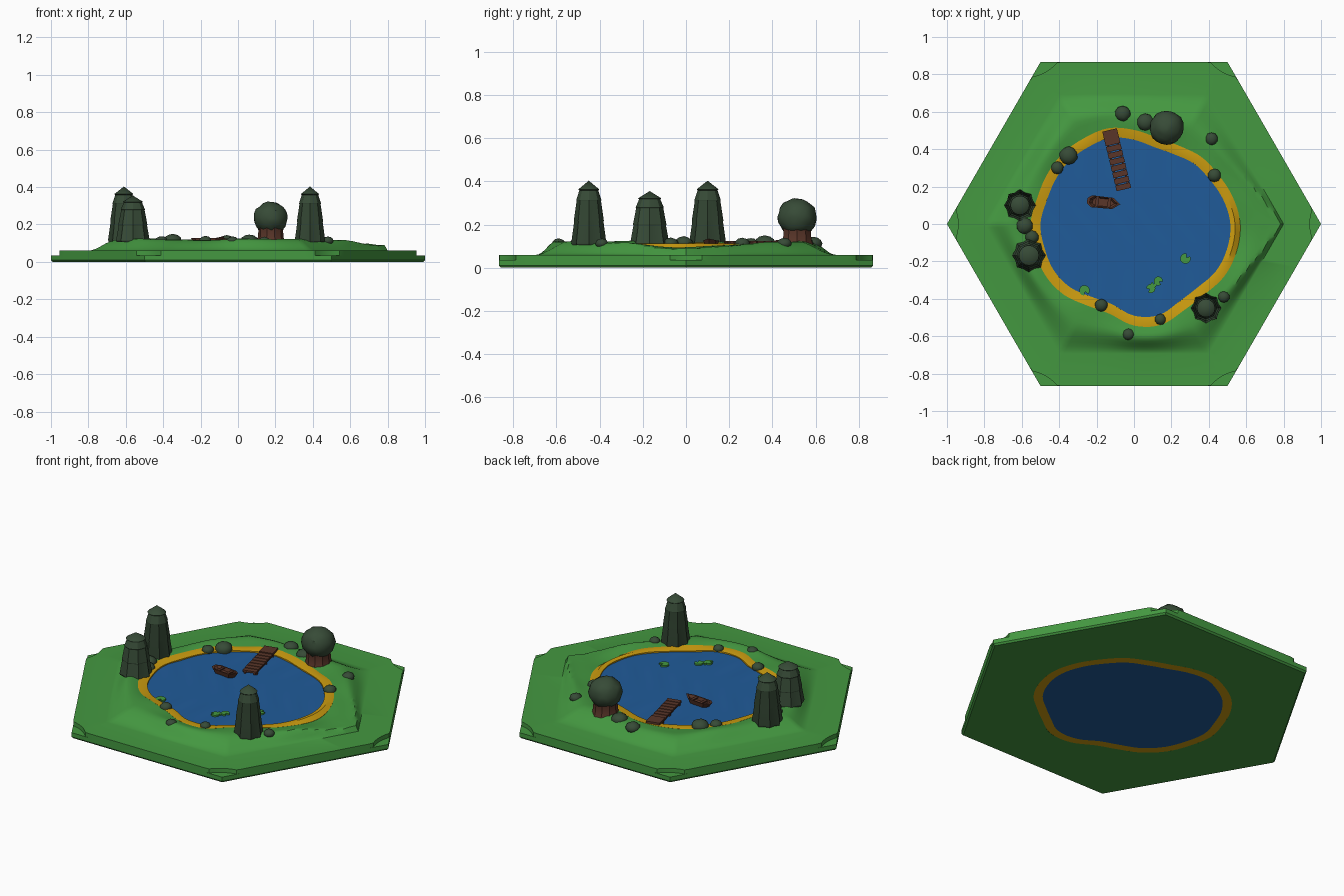
import bpy, bmesh, math, random
from mathutils import Matrix, Vector

if "Cube" in bpy.data.objects:
    bpy.data.objects.remove(bpy.data.objects["Cube"])

random.seed(4)
TAU = 2 * math.pi


def colour(name, rgb):
    m = bpy.data.materials.new(name)
    m.diffuse_color = (*rgb, 1)
    m.use_nodes = True
    m.node_tree.nodes["Principled BSDF"].inputs["Base Color"].default_value = m.diffuse_color
    return m


GRASS = colour("grass green", (0.058, 0.315, 0.052))
WATER = colour("water blue", (0.0145, 0.105, 0.32))
SAND = colour("sand yellow", (0.60, 0.33, 0.005))
LEAF = colour("dark leaf green", (0.038, 0.07, 0.038))
WOOD = colour("wood brown", (0.10, 0.036, 0.022))


def finish(name, bm, mat, angle=30):
    bmesh.ops.remove_doubles(bm, verts=bm.verts, dist=1e-5)
    bmesh.ops.recalc_face_normals(bm, faces=bm.faces)
    me = bpy.data.meshes.new(name)
    bm.to_mesh(me)
    bm.free()
    me.materials.append(mat)
    ob = bpy.data.objects.new(name, me)
    bpy.context.collection.objects.link(ob)
    if angle:
        bpy.ops.object.select_all(action='DESELECT')
        ob.select_set(True)
        bpy.context.view_layer.objects.active = ob
        bpy.ops.object.shade_smooth_by_angle(angle=math.radians(angle))
    return ob


def lathe(name, rings, n, mat, loc=(0, 0, 0), closed=False, angle=30):
    """Skin rings; each ring maps an angle to (radius, height)."""
    bm = bmesh.new()
    grid = []
    for ring in rings:
        row = []
        for i in range(n):
            a = TAU * i / n
            r, z = ring(a)
            row.append(bm.verts.new((loc[0] + r * math.cos(a), loc[1] + r * math.sin(a), loc[2] + z)))
        grid.append(row)
    for k in range(len(grid) if closed else len(grid) - 1):
        p, q = grid[k], grid[(k + 1) % len(grid)]
        for i in range(n):
            j = (i + 1) % n
            quad = (p[i], p[j], q[j], q[i])
            pts = []
            for v in quad:  # skip collapsed corners
                if all((v.co - w.co).length > 1e-5 for w in pts):
                    pts.append(v)
            if len(pts) > 2:
                bm.faces.new(pts)
    return finish(name, bm, mat, angle)


# Outlines: pond shore, hexagon and hexagon with scooped corners
SHORE = [.565, .545, .52, .505, .48, .475, .5, .527, .528, .533, .532, .533,
         .55, .545, .545, .53, .5, .495, .54, .555, .53, .53, .555, .565]


def shore(a):
    t = (a / TAU * 24) % 24
    i = int(t)
    f = t - i
    p0, p1, p2, p3 = (SHORE[(i + k) % 24] for k in (-1, 0, 1, 2))
    return p1 + .5 * f * (p2 - p0 + f * (2 * p0 - 5 * p1 + 4 * p2 - p3 + f * (3 * (p1 - p2) + p3 - p0)))


def hexagon(a):
    return math.cos(math.pi / 6) / math.cos(a % (math.pi / 3) - math.pi / 6)


def scooped(a):
    phi = (a + math.pi / 6) % (math.pi / 3) - math.pi / 6
    c, R = 1.16, .22
    s = R * R - (c * math.sin(phi)) ** 2
    return min(hexagon(a), c * math.cos(phi) - math.sqrt(s)) if s > 0 else hexagon(a)


def inner(a):
    return shore(a) - .05


def bank(u):
    """Raised bank from the sand (u=0) to the foot of the slope (u=1)."""
    def ring(a):
        d = (a + math.pi) % TAU - math.pi
        k = math.exp(-(d / .42) ** 2)
        top = .122 - .03 * k + .003 * math.sin(5 * a + 6 * u) + .002 * math.sin(11 * a)
        s = min(1, (1 - u) / (.65 - .58 * k))
        s = s * s * (3 - 2 * s)
        z = .06 + (top - .06) * s - .010 * (1 - k) * (1 - u) ** 4
        r = shore(a) + (.8 * hexagon(a) - shore(a)) * u
        return r, z
    return ring


# Grass tile with raised bank and corner scoops
land = [lambda a: (shore(a), 0)]
land += [bank(u) for u in (0, .12, .25, .35, .45, .55, .65, .75, .84, .93, 1)]
land += [lambda a: (scooped(a), .06), lambda a: (scooped(a), .035),
         lambda a: (hexagon(a), .035), lambda a: (hexagon(a), .01),
         lambda a: (hexagon(a) * .99, 0)]
lathe("grass_tile", land, 240, GRASS, closed=True)

# Sand ring around the pond
lathe("sand_ring", [lambda a: (inner(a), 0), lambda a: (inner(a), .107),
                    lambda a: (shore(a) - .025, .112),
                    lambda a: (shore(a) + .003, bank(0)(a)[1] + .001),
                    lambda a: (shore(a), 0)], 120, SAND, closed=True)


# Rippled water body
def ripple(f):
    def ring(a):
        r = inner(a) * f
        x, y = r * math.cos(a), r * math.sin(a)
        return r, .1 + .0012 * math.sin(38 * x + 14 * y + 2 * math.sin(9 * y))
    return ring


lathe("pond_water", [lambda a: (0, 0), lambda a: (inner(a), 0)]
      + [ripple(1 - k / 20) for k in range(21)], 120, WATER)


# Conifers: stacked eight-pointed skirts with a pointed cap
def conifer(name, x, y, z, h, rad):
    prof = [(0, 0, 0), (0, .95, .14), (.04, 1, .14), (.36, .84, .10), (.38, .86, .10),
            (.68, .70, .06), (.70, .72, .06), (.85, .54, .02), (.865, .60, 0), (1, 0, 0)]
    rings = [lambda a, f=f, r=r, s=s: (rad * r * (1 - s / 2 + s / 2 * math.cos(8 * a)), h * f)
             for f, r, s in prof]
    lathe(name, rings, 16, LEAF, (x, y, z), angle=25)


conifer("conifer_front", .385, -.45, .105, .298, .081)
conifer("conifer_left_back", -.61, .10, .105, .298, .085)
conifer("conifer_left_front", -.562, -.168, .105, .25, .090)


# Rounded foliage
def blob(name, x, y, z, r, squash, sub=2):
    bm = bmesh.new()
    bmesh.ops.create_icosphere(bm, subdivisions=sub, radius=1)
    for v in bm.verts:
        v.co *= random.uniform(.95, 1.03)
        v.co = Vector((x + v.co.x * r, y + v.co.y * r, z + v.co.z * r * squash))
    finish(name, bm, LEAF, 35)


# Round tree
blob("round_tree_crown", .175, .515, .235, .092, .95, 3)
lathe("round_tree_trunk", [lambda a, r=r, z=z: (r, z) for r, z in
      ((0, .09), (.082, .09), (.07, .125), (.066, .165), (.07, .19), (0, .19))],
      10, WOOD, (.175, .515, 0))

# Bushes along the shore
for i, (x, y, r) in enumerate([(-.06, .59, .042), (.06, .545, .047), (.415, .455, .035),
                               (.43, .26, .036), (-.35, .365, .05), (-.41, .30, .034),
                               (-.585, -.01, .045), (-.545, -.07, .036), (-.175, -.435, .035),
                               (.14, -.51, .03), (-.03, -.59, .032), (.48, -.39, .031)]):
    blob(f"bush_{i + 1}", x, y, .112, r, .75)


# Dock: shore ramp, planks, rails and posts
def box(bm, c, s, tf):
    bmesh.ops.create_cube(bm, size=1, matrix=tf @ Matrix.Translation(c) @ Matrix.Diagonal((*s, 1)))


tf = Matrix.Translation((-.092, .342, 0)) @ Matrix.Rotation(math.radians(13.5), 4, 'Z')
bm = bmesh.new()
box(bm, (0, .125, .122), (.08, .08, .012), tf)
for i in range(7):
    box(bm, (0, .066 - i * .0355, .119), (.08, .030, .010), tf)
for sx in (-1, 1):
    box(bm, (sx * .028, 0, .109), (.010, .32, .012), tf)
    for y in (-.14, 0, .1):
        box(bm, (sx * .034, y, .10), (.010, .012, .04), tf)
finish("dock", bm, WOOD, 0)

# Rowing boat: hollow hull with pointed bow, blunt stern and benches
hull = [(.09, 0), (.05, .03), (-.065, .032), (-.088, .014), (-.088, -.014), (-.065, -.032), (.05, -.03)]
tf = Matrix.Translation((-.163, .115, 0)) @ Matrix.Rotation(math.radians(-6), 4, 'Z')
bm = bmesh.new()
loops = [[bm.verts.new(tf @ Vector((x * s, y * s, z + (.008 if x > .08 else 0)))) for x, y in hull]
         for s, z in ((.72, .094), (1, .127), (.84, .127), (.66, .108))]
for p, q in zip(loops, loops[1:]):
    for i in range(len(hull)):
        j = (i + 1) % len(hull)
        bm.faces.new((p[i], p[j], q[j], q[i]))
bm.faces.new(loops[0])
bm.faces.new(loops[-1])
for x in (-.035, .03):
    box(bm, (x, 0, .121), (.016, .052, .006), tf)
finish("rowing_boat", bm, WOOD, 0)


# Lily pads: thin notched discs
def lily(name, x, y, r, turn):
    bm = bmesh.new()
    pts = [(r * .25 * math.cos(turn), r * .25 * math.sin(turn))]
    pts += [(r * math.cos(turn + .45 + k * (TAU - .9) / 12), r * math.sin(turn + .45 + k * (TAU - .9) / 12))
            for k in range(13)]
    f = bm.faces.new([bm.verts.new((x + px, y + py, .1)) for px, py in pts])
    up = bmesh.ops.extrude_face_region(bm, geom=[f])
    bmesh.ops.translate(bm, vec=(0, 0, .009), verts=[v for v in up['geom'] if isinstance(v, bmesh.types.BMVert)])
    finish(name, bm, GRASS, 0)


for i, p in enumerate([(-.265, -.355, .028, -1.2), (.275, -.185, .028, .9), (.09, -.345, .024, 3.6),
                       (.13, -.305, .024, -.5), (.105, -.325, .016, 1.5)]):
    lily(f"lily_pad_{i + 1}", *p)
